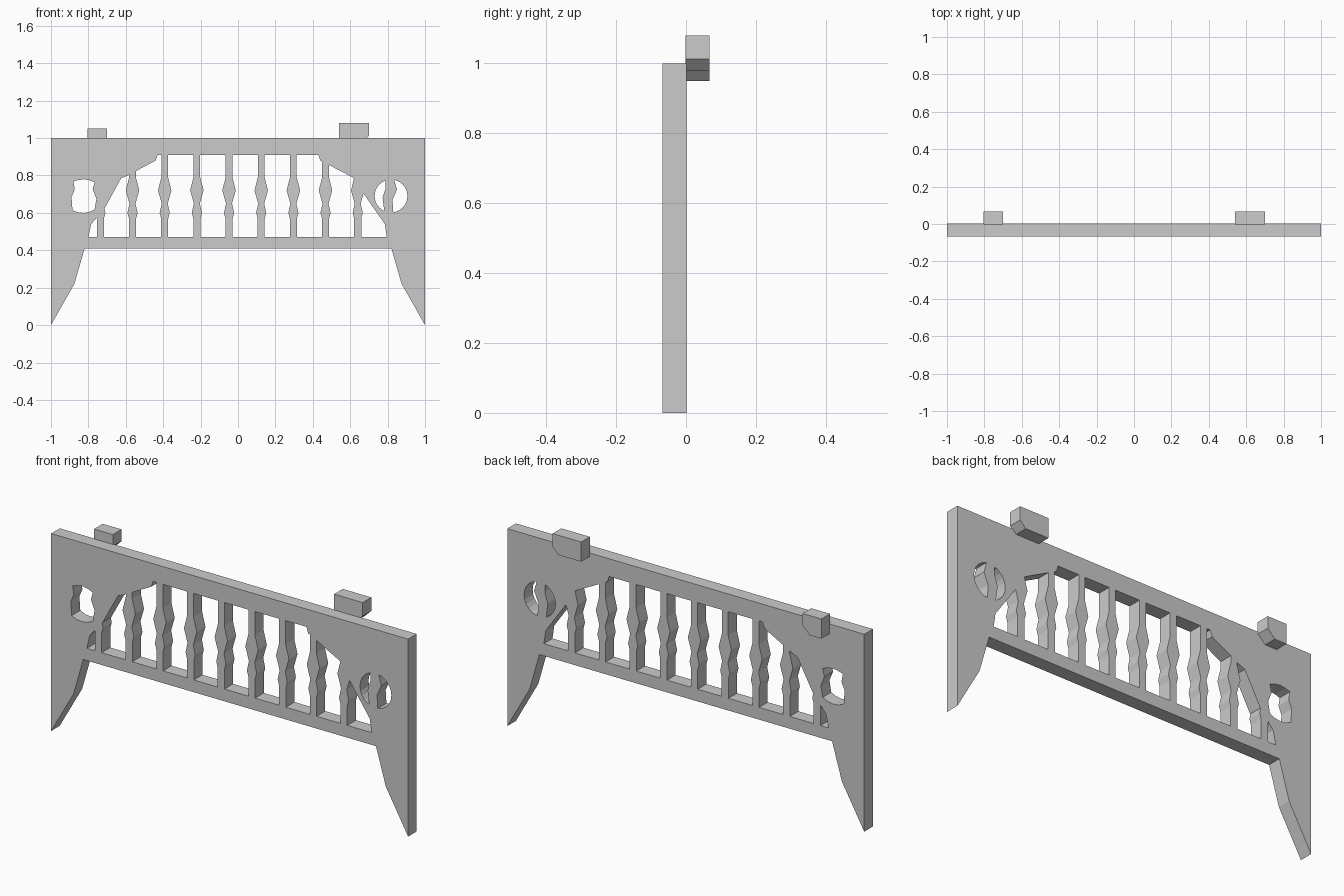
import bpy, bmesh, math

if "Cube" in bpy.data.objects:
    bpy.data.objects.remove(bpy.data.objects["Cube"], do_unlink=True)

grey = bpy.data.materials.new("plain grey")
grey.use_nodes = True
grey.diffuse_color = (0.6, 0.6, 0.6, 1)
grey.node_tree.nodes["Principled BSDF"].inputs["Base Color"].default_value = grey.diffuse_color


def extrude(name, outline, y0, y1):
    """Solid made by pushing an (x, z) outline from y0 to y1."""
    bm = bmesh.new()
    face = bm.faces.new([bm.verts.new((x, y0, z)) for x, z in outline])
    grown = bmesh.ops.extrude_face_region(bm, geom=[face])["geom"]
    moved = [g for g in grown if isinstance(g, bmesh.types.BMVert)]
    bmesh.ops.translate(bm, verts=moved, vec=(0, y1 - y0, 0))
    bmesh.ops.recalc_face_normals(bm, faces=bm.faces)
    mesh = bpy.data.meshes.new(name)
    bm.to_mesh(mesh)
    bm.free()
    mesh.materials.append(grey)
    ob = bpy.data.objects.new(name, mesh)
    bpy.context.collection.objects.link(ob)
    return ob


def cut(target, cutter):
    """Subtract the cutter for good, then discard it."""
    mod = target.modifiers.new("cut", "BOOLEAN")
    mod.operation, mod.solver, mod.object = "DIFFERENCE", "EXACT", cutter
    graph = bpy.context.evaluated_depsgraph_get()
    mesh = bpy.data.meshes.new_from_object(target.evaluated_get(graph))
    target.modifiers.clear()
    target.data = mesh
    bpy.data.objects.remove(cutter, do_unlink=True)


FRONT, BACK = -0.067, 0.002

# Panel with a straight top and two tapering legs
half = [(0.82, 0.41), (0.875, 0.22), (1, 0), (1, 1)]
panel = extrude("railing_panel", half + [(-x, z) for x, z in reversed(half)], FRONT, BACK)

# Arched opening, with the balusters left standing in it
arch = [(-0.80, 0.472), (-0.785, 0.54), (-0.755, 0.575), (-0.71, 0.63), (-0.625, 0.785),
        (-0.59, 0.80), (-0.44, 0.88), (-0.43, 0.91), (0.43, 0.91), (0.44, 0.88),
        (0.617, 0.788), (0.67, 0.705), (0.785, 0.54), (0.795, 0.472)]
opening = extrude("opening_cutter", arch, -0.2, 0.2)
turning = [(0.019, 0.3), (0.019, 0.57), (0.027, 0.60), (0.016, 0.65),
           (0.036, 0.72), (0.018, 0.79), (0.018, 1)]
for i in range(9):
    cx = -0.736 + i * 0.172
    outline = [(cx + w, z) for w, z in turning] + [(cx - w, z) for w, z in reversed(turning)]
    cut(opening, extrude("baluster", outline, -0.3, 0.3))
cut(panel, opening)

# Round opening split by a wavy post
ring = [(0.818 + 0.088 * math.cos(math.tau * i / 24), 0.69 + 0.088 * math.sin(math.tau * i / 24))
        for i in range(24)]
round_hole = extrude("round_cutter", ring, -0.2, 0.2)
post = [(0.782, 0.5), (0.782, 0.61), (0.773, 0.68), (0.79, 0.735), (0.785, 0.9),
        (0.837, 0.9), (0.837, 0.77), (0.85, 0.725), (0.826, 0.67), (0.837, 0.5)]
cut(round_hole, extrude("post", post, -0.3, 0.3))
cut(panel, round_hole)

# Waisted opening on the other side
waisted = [(-0.88, 0.767), (-0.873, 0.725), (-0.89, 0.685), (-0.885, 0.615), (-0.855, 0.603),
           (-0.826, 0.6), (-0.795, 0.605), (-0.767, 0.618), (-0.757, 0.675), (-0.777, 0.725),
           (-0.767, 0.764), (-0.795, 0.775), (-0.826, 0.78), (-0.855, 0.775)]
cut(panel, extrude("waisted_cutter", waisted, -0.2, 0.2))

# Chamfered blocks hooked behind the top edge
for name, x0, x1, z0, z1, c in (("small_top_block", -0.805, -0.70, 0.95, 1.05, 0.04),
                                ("large_top_block", 0.54, 0.70, 0.98, 1.08, 0.032)):
    extrude(name, [(x0, z0), (x1 - c, z0), (x1, z0 + c), (x1, z1), (x0, z1)], -0.002, 0.067)
